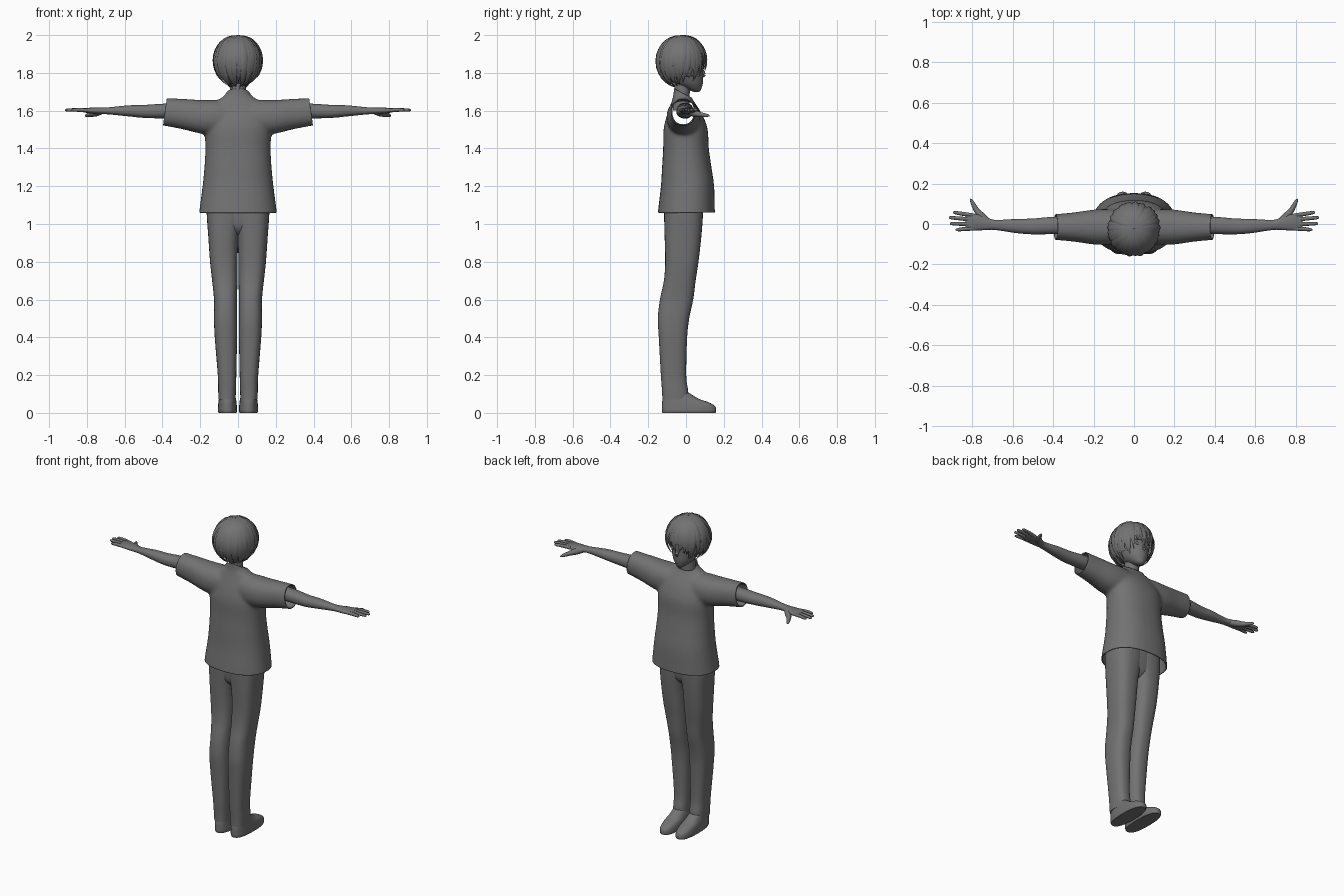
import bpy, bmesh, math, random
from mathutils import Vector

if "Cube" in bpy.data.objects:
    bpy.data.objects.remove(bpy.data.objects["Cube"])

random.seed(4)
GREY = bpy.data.materials.new("dark_grey")
GREY.diffuse_color = (.17, .17, .17, 1)
GREY.use_nodes = True
GREY.node_tree.nodes["Principled BSDF"].inputs["Base Color"].default_value = GREY.diffuse_color


def skin(name, lofts, mirror=False, angle=50):
    """Skin lists of vertex rings into one closed, smooth mesh object."""
    bm = bmesh.new()
    for rings in lofts:
        vs = [[bm.verts.new(p) for p in r] for r in rings]
        n = len(vs[0])
        for a, b in zip(vs, vs[1:]):
            for i in range(n):
                j = (i + 1) % n
                bm.faces.new((a[i], a[j], b[j], b[i]))
        bm.faces.new(vs[0])
        bm.faces.new(vs[-1])
    bmesh.ops.recalc_face_normals(bm, faces=bm.faces)
    me = bpy.data.meshes.new(name)
    bm.to_mesh(me)
    bm.free()
    me.materials.append(GREY)
    me.shade_smooth()
    me.set_sharp_from_angle(angle=math.radians(angle))
    ob = bpy.data.objects.new(name, me)
    bpy.context.collection.objects.link(ob)
    if mirror:
        ob.modifiers.new("mirror", 'MIRROR').use_mirror_merge = False
    return ob


def resample(rows, k=4):
    """Catmull-Rom interpolation between profile rows."""
    out = []
    for i in range(len(rows) - 1):
        p0, p1, p2 = rows[max(i - 1, 0)], rows[i], rows[i + 1]
        p3 = rows[min(i + 2, len(rows) - 1)]
        for s in range(k):
            t = s / k
            out.append([0.5 * (2 * b + (c - a) * t + (2 * a - 5 * b + 4 * c - d) * t * t
                               + (3 * b - a - 3 * c + d) * t ** 3)
                        for a, b, c, d in zip(p0, p1, p2, p3)])
    return out + [list(rows[-1])]


def sections(rows, axis='z', n=2.0, seg=32, k=4):
    """Rows are (position, centre u, centre v, radius u, radius v)."""
    rings = []
    for t, cu, cv, ru, rv in resample(rows, k):
        ring = []
        for i in range(seg):
            a = 2 * math.pi * i / seg
            c, s = math.cos(a), math.sin(a)
            u = cu + ru * math.copysign(abs(c) ** (2 / n), c)
            v = cv + rv * math.copysign(abs(s) ** (2 / n), s)
            ring.append((u, v, t) if axis == 'z' else (t, u, v))
        rings.append(ring)
    return rings


def tube(rows, seg=12):
    """Round tube along rows of (x, y, z, radius)."""
    pts = resample(rows)
    rings = []
    for i, p in enumerate(pts):
        d = Vector(pts[min(i + 1, len(pts) - 1)][:3]) - Vector(pts[max(i - 1, 0)][:3])
        q = d.to_track_quat('Z', 'Y')
        rings.append([Vector(p[:3]) + q @ Vector((p[3] * math.cos(a), p[3] * math.sin(a), 0))
                      for a in (2 * math.pi * j / seg for j in range(seg))])
    return rings


# Shirt: torso and sleeves fused, then cut open at hem, cuffs and collar
torso = sections([(0.98, 0, 0.002, .213, .153), (1.06, 0, .002, .206, .151),
                  (1.2, 0, .008, .188, .141), (1.3, 0, .004, .178, .131),
                  (1.4, 0, 0, .173, .121), (1.5, 0, -.002, .176, .117),
                  (1.57, 0, -.006, .166, .097), (1.62, 0, -.012, .142, .074),
                  (1.655, 0, -.018, .108, .056), (1.69, 0, -.02, .064, .046),
                  (1.76, 0, -.02, .052, .043)], n=2.3)
sleeve = sections([(.04, -.012, 1.565, .08, .085), (.12, -.014, 1.565, .088, .092),
                   (.2, -.015, 1.568, .086, .089), (.3, -.015, 1.583, .072, .08),
                   (.43, -.015, 1.598, .06, .071)], axis='x', n=2.2)
other = [[(-x, y, z) for x, y, z in r] for r in sleeve]
shirt = skin("shirt", [torso, sleeve, other])
bpy.context.view_layer.objects.active = shirt
m = shirt.modifiers.new("fuse", 'REMESH')
m.mode, m.voxel_size = 'VOXEL', 0.01
bpy.ops.object.modifier_apply(modifier="fuse")
m = shirt.modifiers.new("soften", 'SMOOTH')
m.factor, m.iterations = 0.5, 8
bpy.ops.object.modifier_apply(modifier="soften")
bm = bmesh.new()
bm.from_mesh(shirt.data)
for co, no in (((0, 0, 1.06), (0, 0, -1)), ((.386, 0, 1.6), (1, 0, .14)),
               ((-.386, 0, 1.6), (-1, 0, .14)), ((0, -.055, 1.712), (0, .5, 1))):
    bmesh.ops.bisect_plane(bm, geom=bm.verts[:] + bm.edges[:] + bm.faces[:],
                           plane_co=co, plane_no=no, clear_outer=True)
bm.to_mesh(shirt.data)
bm.free()
shirt.data.materials.clear()
shirt.data.materials.append(GREY)
shirt.data.shade_smooth()
m = shirt.modifiers.new("cloth", 'SOLIDIFY')
m.thickness, m.offset = 0.006, -1

# Trousers: two legs and the seat joining them
skin("trouser_leg", [sections([
    (.07, .058, -.055, .045, .07), (.12, .058, -.058, .047, .069), (.2, .058, -.066, .049, .067),
    (.4, .064, -.069, .059, .075), (.5, .066, -.066, .061, .083), (.6, .066, -.05, .061, .088),
    (.7, .07, -.033, .067, .084), (.8, .075, -.022, .073, .088), (.93, .077, -.016, .08, .097),
    (1.06, .068, -.013, .098, .103), (1.14, .068, -.013, .095, .1)], n=2.6)], mirror=True)
skin("trouser_seat", [sections([(.945, 0, -.015, .04, .06), (.98, 0, -.014, .09, .088),
                                (1.04, 0, -.013, .14, .098), (1.14, 0, -.013, .15, .1)], n=2.6)])

# Shoes
skin("shoe", [sections([
    (0, .056, .016, .047, .141), (.012, .056, .016, .051, .144), (.035, .056, .013, .05, .141),
    (.055, .056, -.002, .048, .125), (.075, .056, -.028, .045, .095),
    (.105, .057, -.048, .039, .066)], n=2.5)], mirror=True)

# Arms with palms
skin("arm", [sections([
    (.2, -.005, 1.6, .044, .042), (.39, -.007, 1.598, .043, .039), (.5, -.012, 1.596, .039, .034),
    (.58, -.01, 1.599, .035, .029), (.68, -.005, 1.599, .025, .019), (.72, 0, 1.599, .029, .017),
    (.77, .007, 1.6, .039, .016), (.81, .01, 1.602, .042, .012),
    (.832, .01, 1.603, .036, .007)], axis='x', n=2.2, seg=24)], mirror=True)

# Fingers and thumb
digits = []
for by, tx, ty in ((.042, .895, .056), (.02, .915, .031), (-.002, .91, .002), (-.022, .882, -.028)):
    digits.append(tube([(.79, by, 1.601, .010), (.84, (by + ty) / 2, 1.604, .010),
                        (tx - .012, ty, 1.603, .008), (tx, ty, 1.602, .003)]))
digits.append(tube([(.715, .005, 1.598, .014), (.75, .035, 1.589, .019), (.778, .068, 1.581, .014),
                    (.8, .108, 1.575, .009), (.808, .124, 1.573, .003)]))
skin("fingers", digits, mirror=True)

# Neck and head
skin("neck", [sections([(1.6, 0, -.025, .05, .045), (1.68, 0, -.022, .043, .041),
                        (1.8, 0, -.015, .042, .045)])])
skin("head", [sections([
    (1.699, 0, .056, .012, .012), (1.708, 0, .048, .027, .03), (1.725, 0, .03, .046, .054),
    (1.75, 0, .01, .065, .08), (1.8, 0, -.014, .086, .105), (1.85, 0, -.02, .096, .112),
    (1.9, 0, -.022, .094, .106), (1.95, 0, -.022, .065, .075), (1.975, 0, -.022, .01, .01)])])

# Face features
skin("nose", [tube([(0, .084, 1.825, .005), (0, .09, 1.805, .008), (0, .094, 1.79, .011),
                    (0, .088, 1.78, .006)])])
skin("mouth", [tube([(-.02, .073, 1.751, .002), (-.008, .0855, 1.75, .003),
                     (.008, .0855, 1.75, .003), (.02, .073, 1.751, .002)])])
skin("eye", [sections([(1.806, .036, .078, .006, .002), (1.812, .036, .079, .016, .005),
                       (1.822, .036, .08, .017, .005), (1.83, .036, .08, .008, .002)],
                      seg=16)], mirror=True)
skin("eyebrow", [tube([(.015, .09, 1.838, .002), (.035, .086, 1.844, .003),
                       (.06, .07, 1.84, .002)])], mirror=True)

# Hair: an ellipsoid cap open at the face, covered with tapered locks
C, R = Vector((0, -.024, 1.86)), Vector((.124, .13, .138))
bm = bmesh.new()
bmesh.ops.create_uvsphere(bm, u_segments=40, v_segments=28, radius=1)
for v in bm.verts:
    v.co = C + Vector([a * b * .96 for a, b in zip(v.co, R)])
gone = []
for f in bm.faces:
    c = f.calc_center_median()
    if c.z < 1.775 or (c.y > .03 and c.z < 1.865):
        gone.append(f)
bmesh.ops.delete(bm, geom=gone, context='FACES')
me = bpy.data.meshes.new("hair_cap")
bm.to_mesh(me)
bm.free()
me.materials.append(GREY)
me.shade_smooth()
bpy.context.collection.objects.link(bpy.data.objects.new("hair_cap", me))


def lock(a, tip_z, width, lift, sway):
    """One flat tapered strand from the crown to its tip."""
    end = math.acos(max(-.97, (tip_z - C.z) / R.z))
    rings, steps = [], 12
    for i in range(steps + 1):
        t = i / steps
        phi = .03 + (end - .03) * t
        b = a + sway * t * t
        side = Vector((-math.sin(b), math.cos(b), 0))
        nrm = Vector((math.sin(phi) * math.cos(b), math.sin(phi) * math.sin(b), math.cos(phi)))
        p = C + Vector([n * r * (1 + (lift - 1) * min(1, 2 * t)) for n, r in zip(nrm, R)])
        w = width * min(1, .15 + 1.6 * math.sin(phi) ** 1.2) * (1 - max(0, (t - .5) / .5) ** 1.4) + .0008
        h = .35 * w
        rings.append([p - side * w - nrm * h * .5, p + nrm * h,
                      p + side * w - nrm * h * .5, p - nrm * h])
    return rings


locks = []
COUNT = 54
for i in range(COUNT):
    a = 2 * math.pi * (i + random.uniform(-.3, .3)) / COUNT
    f = math.sin(a)
    low, high = ((1.8, 1.845) if f > .72 else (1.75, 1.785) if f > .3
                 else (1.73, 1.775) if f > -.5 else (1.71, 1.755))
    locks.append(lock(a, random.uniform(low, high), random.uniform(.015, .023),
                      random.uniform(.97, 1.04), random.uniform(-.25, .25)))
skin("hair_locks", locks, angle=70)
